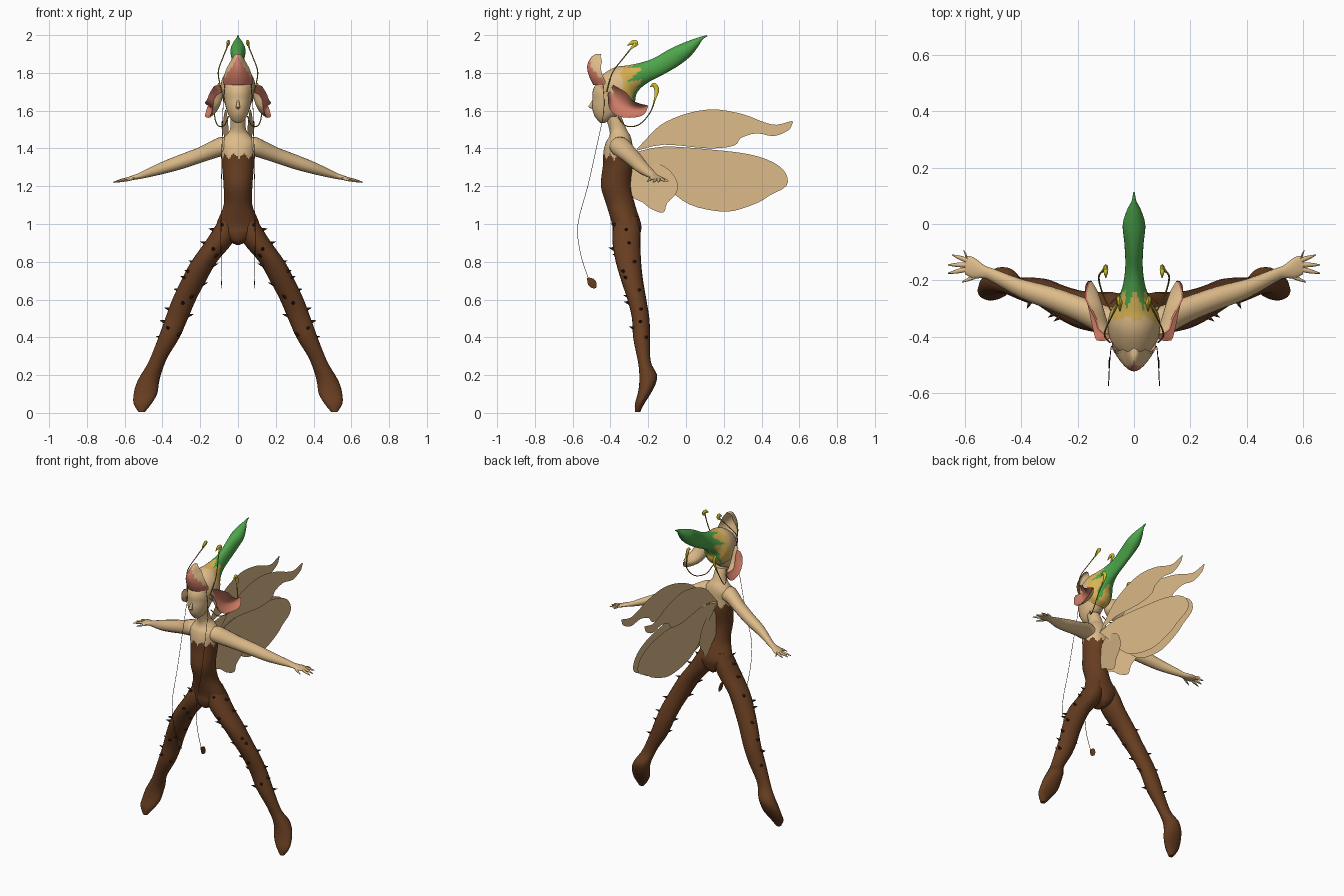
import bpy, bmesh, math, random
from mathutils import Vector as V

random.seed(4)
X, Y, Z = V((1, 0, 0)), V((0, 1, 0)), V((0, 0, 1))


def mat(name, *rgb):
    m = bpy.data.materials.new(name)
    m.diffuse_color = (*rgb, 1)
    return m


SKIN = mat("tan skin", .72, .495, .25)
BROWN = mat("brown bark", .135, .047, .015)
DARK = mat("dark thorn", .06, .024, .011)
PINK = mat("petal pink", .62, .20, .13)
GREEN = mat("stem green", .075, .38, .07)
GOLD = mat("pale gold", .70, .45, .09)
YELLOW = mat("anther yellow", .62, .52, .03)
OLIVE = mat("filament olive", .30, .25, .03)


def finish(name, bm, mats, smooth=True, normals=True):
    if normals:
        bmesh.ops.recalc_face_normals(bm, faces=bm.faces)
    me = bpy.data.meshes.new(name)
    bm.to_mesh(me)
    bm.free()
    for m in mats:
        me.materials.append(m)
    ob = bpy.data.objects.new(name, me)
    bpy.context.collection.objects.link(ob)
    if smooth:
        bpy.ops.object.select_all(action='DESELECT')
        ob.select_set(True)
        bpy.context.view_layer.objects.active = ob
        bpy.ops.object.shade_smooth_by_angle(angle=math.radians(50))
    return ob


def resample(rows, k):
    """Catmull-Rom interpolation of rows of numbers."""
    out, n = [], len(rows)
    for i in range(n - 1):
        a, b, c, d = rows[max(i - 1, 0)], rows[i], rows[i + 1], rows[min(i + 2, n - 1)]
        for j in range(k):
            t = j / k
            out.append([.5 * (2*q + (r - p)*t + (2*p - 5*q + 4*r - s)*t*t + (3*q - p - 3*r + s)*t**3)
                        for p, q, r, s in zip(a, b, c, d)])
    return out + [list(rows[-1])]


def loft(name, rows, mats, axes=None, sx=1, k=3, n=16, rule=None):
    """Skin of elliptical rings; rows are x, y, z, radius a, radius b."""
    bm = bmesh.new()
    rows = resample(rows, k)
    pts = [V((r[0] * sx, r[1], r[2])) for r in rows]
    rings = []
    for i, r in enumerate(rows):
        u, v = axes or (X, (pts[min(i + 1, len(pts) - 1)] - pts[max(i - 1, 0)]).cross(X).normalized())
        rings.append([bm.verts.new(pts[i] + u * (max(r[3], .001) * math.cos(j * math.tau / n))
                                   + v * (max(r[4], .001) * math.sin(j * math.tau / n))) for j in range(n)])
    for a, b in zip(rings, rings[1:]):
        for j in range(n):
            f = bm.faces.new((a[j], a[(j + 1) % n], b[(j + 1) % n], b[j]))
            if rule:
                f.material_index = rule(f.calc_center_median(), j)
    bm.faces.new(rings[0])
    f = bm.faces.new(rings[-1])
    if rule:
        f.material_index = rule(f.calc_center_median(), 0)
    return finish(name, bm, mats)


def ball(name, m, loc, size):
    bm = bmesh.new()
    bmesh.ops.create_uvsphere(bm, u_segments=12, v_segments=8, radius=1)
    bmesh.ops.scale(bm, vec=size, verts=bm.verts)
    bmesh.ops.translate(bm, vec=loc, verts=bm.verts)
    return finish(name, bm, [m])


def petal(name, rows, bulge, mats, shift, sx=1, rule=None):
    """Curved sheet; rows are centre xyz and half-width xyz. A tan lining sits behind."""
    rows = resample(rows, 5)
    for layer in (0, 1):
        bm = bmesh.new()
        grid = []
        for r in rows:
            line = []
            w = V(r[3:])
            for j in range(13):
                s = j / 6 - 1
                p = V(r[:3]) + w * s - V(bulge) * (s * s) * min(1, w.length / .04) + V(shift) * layer
                line.append(bm.verts.new((p.x * sx, p.y, p.z)))
            grid.append(line)
        for i in range(len(grid) - 1):
            for j in range(12):
                f = bm.faces.new((grid[i][j], grid[i][j+1], grid[i+1][j+1], grid[i+1][j]))
                f.material_index = 1 if layer else rule(i / len(grid), abs(j - 5.5) / 6)
        finish(name + ("_lining" if layer else ""), bm, mats, normals=False)


# Torso with ragged bodice edge, and neck
loft("torso", [(0, -.315, .888, .006, .03), (0, -.315, .91, .05, .06), (0, -.315, .95, .095, .074),
               (0, -.315, 1.0, .113, .077), (0, -.345, 1.1, .076, .076), (0, -.37, 1.2, .076, .08),
               (0, -.36, 1.31, .085, .08), (0, -.36, 1.38, .092, .077), (0, -.355, 1.43, .095, .07),
               (0, -.35, 1.465, .068, .056), (0, -.36, 1.5, .043, .046), (0, -.385, 1.57, .038, .042)],
     [BROWN, SKIN], (X, Y), k=9, n=60,
     rule=lambda c, j: int(c.z > 1.352 + .009 * (abs(j % 6 - 3) - 1.5) - .12 * (c.y + .36)))

# Head
loft("head", [(0, -.443, 1.535, .012, .012), (0, -.436, 1.55, .033, .033), (0, -.422, 1.58, .052, .066),
              (0, -.41, 1.62, .065, .087), (0, -.40, 1.66, .073, .095), (0, -.395, 1.7, .076, .1),
              (0, -.39, 1.74, .068, .085), (0, -.38, 1.77, .04, .04)], [SKIN], (X, Y), n=24)
loft("nose", [(0, -.488, 1.66, .005, .006), (0, -.50, 1.635, .008, .009), (0, -.506, 1.62, .011, .012),
              (0, -.488, 1.608, .006, .005)], [SKIN], (X, Y), n=10)
ball("lips", SKIN, (0, -.478, 1.585), (.018, .012, .007))

LEG = [(.055, -.315, 1.04, .035, .055), (.072, -.315, .97, .06, .072), (.103, -.315, .9, .074, .074),
       (.18, -.305, .8, .068, .067), (.235, -.285, .7, .066, .058), (.285, -.26, .6, .063, .05),
       (.325, -.24, .5, .06, .046), (.365, -.235, .4, .056, .045), (.415, -.225, .3, .045, .035),
       (.438, -.215, .25, .046, .036), (.462, -.2, .2, .053, .047), (.48, -.205, .15, .06, .043),
       (.49, -.222, .1, .062, .034), (.505, -.245, .05, .048, .025), (.51, -.257, .004, .016, .014)]
ARM = [(.06, -.35, 1.41, .052, .045), (.1, -.345, 1.407, .056, .052), (.2, -.30, 1.366, .047, .043),
       (.3, -.262, 1.33, .042, .04), (.4, -.23, 1.297, .035, .033), (.5, -.183, 1.262, .025, .02),
       (.53, -.17, 1.252, .023, .015), (.57, -.155, 1.242, .037, .011), (.6, -.145, 1.235, .033, .007)]
FINGERS = [((.59, -.125, 1.238), (.605, -.093, 1.228)), ((.59, -.13, 1.238), (.645, -.11, 1.226)),
           ((.59, -.145, 1.238), (.66, -.145, 1.222)), ((.59, -.16, 1.236), (.66, -.175, 1.22)),
           ((.55, -.18, 1.243), (.61, -.206, 1.225))]
THORNS = [(1.0 - .032 * i, -1.2 + 1.75 * math.sin(i * 2.4)) for i in range(20)]


def thorns(name, sx):
    bm = bmesh.new()
    fine = resample(LEG, 6)
    for z, a in THORNS:
        r = min(fine, key=lambda q: abs(q[2] - z))
        d = V((math.cos(a) * sx, math.sin(a), .25)).normalized()
        base = V((r[0] * sx + r[3] * math.cos(a) * sx, r[1] + r[4] * math.sin(a), r[2]))
        made = bmesh.ops.create_cone(bm, cap_ends=True, segments=6, radius1=.012, radius2=.0005, depth=.036)
        bmesh.ops.transform(bm, verts=made["verts"],
                            matrix=d.to_track_quat('Z', 'Y').to_matrix().to_4x4())
        bmesh.ops.translate(bm, verts=made["verts"], vec=base + d * .008)
    finish(name, bm, [DARK])


# Wing outlines in y, z
UPPER = [(-.27, 1.385), (-.22, 1.44), (-.14, 1.52), (-.04, 1.57), (.07, 1.6), (.175, 1.605), (.305, 1.58),
         (.41, 1.54), (.48, 1.525), (.56, 1.545), (.56, 1.525), (.54, 1.495), (.465, 1.465), (.375, 1.48),
         (.29, 1.455), (.255, 1.415), (.12, 1.4), (-.115, 1.42)]
MIDDLE = [(-.27, 1.38), (-.115, 1.41), (.12, 1.395), (.33, 1.37), (.465, 1.325), (.53, 1.265), (.53, 1.2),
          (.44, 1.15), (.385, 1.115), (.255, 1.07), (.15, 1.07), (.015, 1.105), (-.09, 1.185), (-.2, 1.31)]
LOWER = [(-.29, 1.3), (-.22, 1.335), (-.115, 1.305), (-.053, 1.24), (-.048, 1.17), (-.1, 1.11),
         (-.12, 1.06), (-.185, 1.08), (-.23, 1.115), (-.29, 1.155)]


def wing(name, outline, x0, slope, sx):
    bm = bmesh.new()
    pts = resample(outline + outline[:1], 3)[:-1]
    bm.faces.new([bm.verts.new(((x0 + slope * (y + .17)) * sx, y, z)) for y, z in pts])
    finish(name, bm, [SKIN], smooth=False, normals=False)


SIDE = [(.082, -.40, 1.71, 0, .015, .025), (.092, -.375, 1.662, 0, .03, .052), (.105, -.335, 1.632, 0, .02, .062),
        (.12, -.285, 1.61, 0, 0, .047), (.138, -.235, 1.608, 0, -.01, .03), (.157, -.203, 1.625, 0, -.002, .004)]

for side, sx in (("left", -1), ("right", 1)):
    loft(side + "_leg", LEG, [BROWN], (X, Y), sx, n=20)
    thorns(side + "_leg_thorns", sx)
    loft(side + "_arm", ARM, [SKIN], (Y, Z), sx)
    for i, (a, b) in enumerate(FINGERS):
        mid = [(p + q) / 2 for p, q in zip(a, b)]
        loft(f"{side}_finger_{i}", [(*a, .009, .008), (*mid, .008, .007), (*b, .002, .002)],
             [SKIN], (Y, Z), sx, n=8)
    ball(side + "_eye", SKIN, (.028 * sx, -.474, 1.645), (.013, .009, .006))
    wing(side + "_upper_wing", UPPER, .05, .05, sx)
    wing(side + "_middle_wing", MIDDLE, .045, -.04, sx)
    wing(side + "_lower_wing", LOWER, .045, .2, sx)
    # Side petal, hollow towards the outside
    petal(side + "_side_petal", SIDE, (-.045, 0, 0), [PINK, SKIN], (-.007, 0, 0), sx, lambda t, s: 0)
    # Curled stamens
    loft(side + "_high_stamen", [(.085, -.42, 1.7, .003, .003), (.105, -.39, 1.8, .003, .003),
         (.08, -.33, 1.88, .003, .003), (.06, -.29, 1.93, .004, .005), (.055, -.265, 1.955, .007, .013),
         (.05, -.28, 1.962, .009, .012), (.05, -.31, 1.945, .002, .002)], [OLIVE, YELLOW], None, sx, 4, 8,
         lambda c, j: int(c.z > 1.925))
    loft(side + "_low_stamen", [(.05, -.36, 1.57, .003, .003), (.075, -.32, 1.52, .003, .003),
         (.11, -.25, 1.525, .003, .003), (.125, -.19, 1.59, .003, .003), (.11, -.165, 1.66, .004, .005),
         (.1, -.155, 1.71, .007, .013), (.1, -.17, 1.738, .008, .01), (.1, -.19, 1.725, .002, .002)],
         [OLIVE, YELLOW], None, sx, 4, 8, lambda c, j: int(c.z > 1.665))
    # Long hanging filament and its seed
    loft(side + "_long_filament", [(.07, -.44, 1.74, .0015, .0015), (.08, -.435, 1.6, .0015, .0015),
         (.085, -.475, 1.4, .0015, .0015), (.088, -.52, 1.2, .0015, .0015), (.09, -.572, 1.0, .0015, .0015),
         (.09, -.56, .85, .0015, .0015), (.088, -.52, .72, .0015, .0015)], [DARK], None, sx, 4, 6)
    loft(side + "_seed", [(.088, -.522, .715, .001, .003), (.088, -.505, .697, .002, .02),
         (.088, -.49, .677, .002, .02), (.088, -.478, .662, .001, .006)], [BROWN], None, sx, 3, 8)


# Flower hat: bell, gold collar with slim green points, green tube
def hat_rule(c, j):
    if c.y < -.345 + .004 * abs(j % 8 - 4):
        return 0
    return 2 if c.y > -.238 - .022 * max(0, abs(j % 8 - 4) - 1) else 1


loft("flower_hat", [(0, -.40, 1.665, .078, .1), (0, -.372, 1.70, .092, .115), (0, -.33, 1.745, .088, .1),
     (0, -.28, 1.775, .062, .072), (0, -.22, 1.802, .04, .056), (0, -.15, 1.832, .031, .05),
     (0, -.07, 1.878, .034, .05), (0, -.005, 1.918, .04, .042), (0, .045, 1.955, .026, .026),
     (0, .08, 1.982, .009, .01), (0, .112, 1.997, .003, .003)], [SKIN, GOLD, GREEN], k=7, n=48, rule=hat_rule)

# Upturned front petal: pink throat, tan rim and curled tip
petal("front_petal", [(0, -.49, 1.735, .078, 0, 0), (0, -.51, 1.775, .076, 0, 0), (0, -.522, 1.815, .064, 0, 0),
      (0, -.52, 1.85, .046, 0, 0), (0, -.50, 1.885, .025, 0, 0), (0, -.475, 1.9, .012, 0, 0),
      (0, -.45, 1.9, .002, 0, 0)], (0, -.065, 0), [PINK, SKIN], (0, .008, 0),
      rule=lambda t, s: int(s > 1.15 - 1.5 * t))
